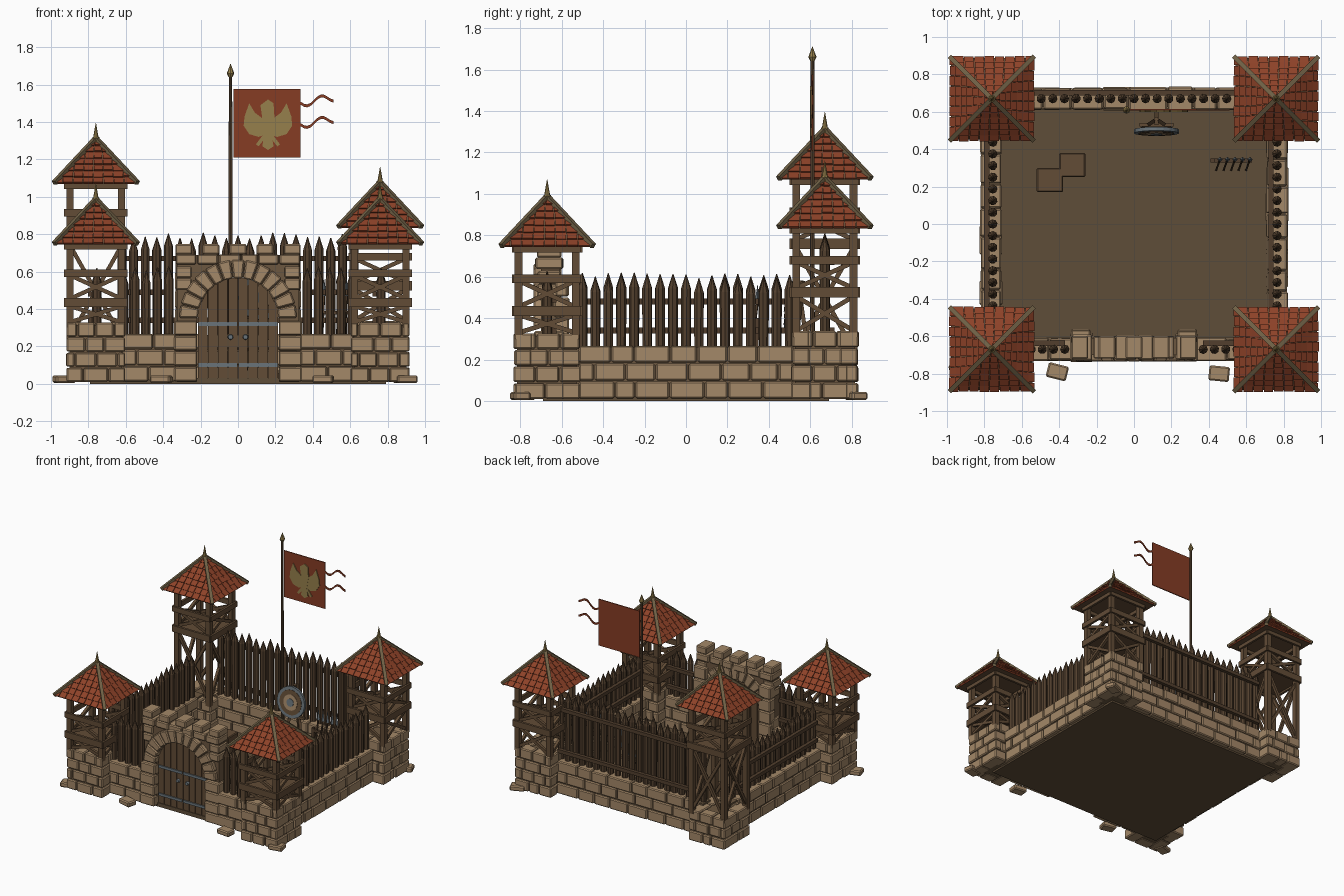
import bpy, bmesh, math, random
from mathutils import Matrix, Vector

random.seed(7)
if "Cube" in bpy.data.objects:
    bpy.data.objects.remove(bpy.data.objects["Cube"], do_unlink=True)


def material(name, *rgb):
    m = bpy.data.materials.new(name)
    col = [((c / 255 + 0.055) / 1.055) ** 2.4 for c in rgb] + [1]
    m.diffuse_color = col
    m.use_nodes = True
    m.node_tree.nodes["Principled BSDF"].inputs["Base Color"].default_value = col
    return m


STONE = material("tan stone", 164, 136, 104)
MORTAR = material("dark mortar", 108, 87, 64)
WOOD = material("brown wood", 98, 76, 54)
BARK = material("dark log", 82, 63, 45)
EARTH = material("packed earth", 95, 77, 56)
TILE = material("red roof tile", 142, 66, 40)
TRIM = material("weathered ridge wood", 112, 97, 70)
CLOTH = material("red cloth", 134, 60, 36)
GOLD = material("old gold", 150, 128, 76)
IRON = material("grey iron", 106, 116, 122)


# ---- helpers
def finish(name, bm, mat, bevel=0):
    bmesh.ops.recalc_face_normals(bm, faces=bm.faces)
    me = bpy.data.meshes.new(name)
    bm.to_mesh(me)
    bm.free()
    me.materials.append(mat)
    ob = bpy.data.objects.new(name, me)
    bpy.context.collection.objects.link(ob)
    if bevel:
        mod = ob.modifiers.new("Bevel", "BEVEL")
        mod.width, mod.segments = bevel, 1
    return ob


def box(bm, c, s, turn=0):
    mat = Matrix.Translation(c) @ Matrix.Rotation(turn, 4, "Z") @ Matrix.Diagonal((*s, 1))
    bmesh.ops.create_cube(bm, size=1, matrix=mat)


def beam(bm, a, b, w, d):
    a, b = Vector(a), Vector(b)
    rot = (b - a).to_track_quat("Z", "Y").to_matrix().to_4x4()
    mat = Matrix.Translation((a + b) / 2) @ rot @ Matrix.Diagonal((w, d, (b - a).length, 1))
    bmesh.ops.create_cube(bm, size=1, matrix=mat)


def cone(bm, x, y, z0, z1, r0, r1, n=8, turn=0):
    mat = Matrix.Translation((x, y, (z0 + z1) / 2)) @ Matrix.Rotation(turn, 4, "Z")
    bmesh.ops.create_cone(bm, cap_ends=True, segments=n, radius1=r0, radius2=r1, depth=z1 - z0, matrix=mat)


def prism(bm, pts, y0, y1):
    """Extrude an outline in x and z between two depths."""
    front, back = [[bm.verts.new((x, y, z)) for x, z in pts] for y in (y0, y1)]
    bm.faces.new(front)
    bm.faces.new(back[::-1])
    for i in range(len(pts)):
        bm.faces.new((front[i - 1], front[i], back[i], back[i - 1]))


def masonry(bm, axis, a, b, across, thick, z0, z1, courses, length=0.15):
    """Courses of blocks running along one axis."""
    h = (z1 - z0) / courses
    for k in range(courses):
        n = max(1, round((b - a) / length))
        cuts = [a + (b - a) * (i + (random.uniform(-.2, .2) if 0 < i < n else 0)) / n for i in range(n + 1)]
        if k % 2 and n > 1:
            cuts = [a] + [(p + q) / 2 for p, q in zip(cuts, cuts[1:])] + [b]
        for p, q in zip(cuts, cuts[1:]):
            t = thick + random.uniform(-.012, .008)
            c = ((p + q) / 2, across) if axis == "x" else (across, (p + q) / 2)
            s = (q - p - .006, t) if axis == "x" else (t, q - p - .006)
            box(bm, (*c, z0 + h * (k + .5)), (*s, h - .006))


TX, TY = 0.76, 0.67

# ---- ground and curtain walls
bm = bmesh.new()
box(bm, (0, 0, .015), (1.58, 1.38, .03))
finish("ground", bm, EARTH)

stones, core = bmesh.new(), bmesh.new()
for s in (-1, 1):
    masonry(stones, "y", -.52, .52, s * .765, .115, .01, .27, 3)
    box(core, (s * .765, 0, .14), (.09, 1.2, .24))
    masonry(stones, "x", s * .475 - .145, s * .475 + .145, -.67, .12, .01, .27, 3)
    box(core, (s * .46, -.67, .14), (.3, .09, .24))
masonry(stones, "x", -.62, .62, .67, .12, .01, .27, 3)
box(core, (0, .67, .14), (1.3, .09, .24))
finish("curtain_wall_blocks", stones, STONE, .007)
finish("curtain_wall_core", core, MORTAR)


# ---- log palisades with rails
def palisade(name, axis, a, b, across, top, rail_side):
    bm = bmesh.new()
    n = round((b - a) / .062)
    for i in range(n + 1):
        u = a + (b - a) * i / n
        x, y = (u, across) if axis == "x" else (across, u)
        z = top + random.uniform(-.025, .01)
        cone(bm, x, y, .24, z - .07, .024, .025, turn=i)
        cone(bm, x, y, z - .07, z, .025, .002, turn=i)
    for z in (.34, top - .13):
        v = across + rail_side * .032
        ends = [(u, v, z) if axis == "x" else (v, u, z) for u in (a, b)]
        beam(bm, *ends, .028, .028)
    finish(name, bm, BARK)


palisade("back_palisade", "x", -.62, .62, .67, .8, 1)
palisade("left_palisade", "y", -.5, .5, .765, .61, -1)
palisade("right_palisade", "y", -.5, .5, -.755, .61, -1)
for name, s in (("front_left_palisade", 1), ("front_right_palisade", -1)):
    palisade(name, "x", s * .49 - .12, s * .49 + .12, -.67, .62, 1)


# ---- corner towers
def roof(name, cx, cy, eave):
    H, h, rows = .218, .235, 7
    bm = bmesh.new()
    cone(bm, cx, cy, eave, eave + h, H * math.sqrt(2), .002, 4, math.pi / 4)
    finish(name + "_roof_deck", bm, WOOD)
    tiles, hips = bmesh.new(), bmesh.new()
    normal = Vector((0, -h, H)).normalized()
    for k in range(4):
        place = Matrix.Translation((cx, cy, eave)) @ Matrix.Rotation(k * math.pi / 2, 4, "Z")

        def point(u, t, lift):
            r = H * (1 - t)
            return tiles.verts.new(place @ (Vector((max(-r, min(r, u)), -r, h * t)) + normal * lift))

        for row in range(rows):
            t0, t1 = row / rows, (row + 1) / rows
            r = H * (1 - t0)
            n = max(2, rows - row + 1)
            for i in range(n):
                shift = .25 if row % 2 else -.25
                u0 = -r if i == 0 else r * (2 * (i + shift) / n - 1)
                u1 = r if i == n - 1 else r * (2 * (i + 1 + shift) / n - 1)
                up = random.uniform(.009, .014)
                drop = t0 - random.uniform(0, .015) if row else t0
                ring = ((u0 + .002, drop), (u1 - .002, drop), (u1 - .002, t1), (u0 + .002, t1))
                lo = [point(u, t, -.002) for u, t in ring]
                hi = [point(u, t, up if j < 2 else .003) for j, (u, t) in enumerate(ring)]
                tiles.faces.new(hi)
                tiles.faces.new(lo[::-1])
                for j in range(4):
                    tiles.faces.new((lo[j - 1], lo[j], hi[j], hi[j - 1]))
        beam(hips, place @ Vector((H + .004, -H - .004, .004)), place @ Vector((0, 0, h + .006)), .024, .024)
    finish(name + "_roof_tiles", tiles, TILE)
    finish(name + "_roof_hips", hips, TRIM)
    bm = bmesh.new()
    cone(bm, cx, cy, eave + h - .02, eave + h + .015, .022, .018)
    cone(bm, cx, cy, eave + h + .015, eave + h + .09, .014, .001)
    finish(name + "_finial", bm, GOLD)


def tower(name, cx, cy, base, eave):
    blocks, mid = bmesh.new(), bmesh.new()
    n = round(base / .082)
    for s in (-1, 1):
        masonry(blocks, "x", cx - .16, cx + .16, cy + s * .115, .09, .008, base, n, .12)
        masonry(blocks, "y", cy - .115, cy + .115, cx + s * .11, .09, .008, base, n, .12)
    box(mid, (cx, cy, base / 2), (.28, .29, base - .03))
    finish(name + "_base_blocks", blocks, STONE, .007)
    finish(name + "_base_core", mid, MORTAR)
    frame, o = bmesh.new(), .138
    floor, rail = eave - .31, eave - .155
    box(frame, (cx, cy, floor), (.3, .3, .025))
    corners = [(cx + o * x, cy + o * y) for x, y in ((-1, -1), (1, -1), (1, 1), (-1, 1))]
    for i, p in enumerate(corners):
        q = corners[i - 1]
        out = ((Vector(p) + Vector(q)) / 2 - Vector((cx, cy))) * .17
        beam(frame, (*p, base - .03), (*p, eave + .02), .038, .038)

        def plank(z0, z1, w, over=.0):
            a, b = Vector(p) + out, Vector(q) + out
            e = (b - a).normalized() * over
            beam(frame, (*(a - e), z0), (*(b + e), z1), *((w, .016) if abs(out.x) < .001 else (.016, w)))

        def brace(z0, z1):
            beam(frame, (*p, z0), (*q, z1), .022, .022)
            beam(frame, (*p, z1), (*q, z0), .022, .022)

        for z, w in ((rail, .04), (floor, .05), (eave - .01, .035)):
            a, b = Vector(p) + out, Vector(q) + out
            e = (b - a).normalized() * .025
            c = (a + b) / 2
            L = (b - a).length + .05
            box(frame, (*c, z), (L, .018, w) if abs(e.x) > abs(e.y) else (.018, L, w))
        brace(floor + .02, rail - .01)
        brace(base, floor - .02)
    finish(name + "_timber_frame", frame, WOOD)
    roof(name, cx, cy, eave)


tower("front_left_tower", TX, -TY, .33, .745)
tower("front_right_tower", -TX, -TY, .33, .745)
tower("back_left_tower", TX, TY, .34, .835)
tower("back_right_tower", -TX, TY, .25, 1.07)

# ---- gatehouse
R, ZC, GY = .22, .35, -.66
arc = [math.pi * i / 16 for i in range(17)]
body, blocks = bmesh.new(), bmesh.new()
outline = [(R * math.cos(t), ZC + R * math.sin(t)) for t in arc]
prism(body, [(.325, .01), (.325, .69), (-.325, .69), (-.325, .01), (-R, .01)] + outline[::-1] + [(R, .01)], -.7, -.61)
finish("gate_core", body, MORTAR)
for s in (-1, 1):
    masonry(blocks, "x", s * .28 - .065, s * .28 + .065, GY, .15, .01, .34, 4, .13)
    masonry(blocks, "x", s * .285 - .055, s * .285 + .055, -.6, .07, .01, .6, 6, .11)
    masonry(blocks, "x", s * .29 - .045, s * .29 + .045, GY, .115, .5, .63, 2, .09)
masonry(blocks, "x", -.335, .335, GY, .13, .635, .695, 1, .11)
for i in range(-2, 3):
    box(blocks, (i * .145, GY, .72), (.09, .12, .055))
N = 13
for i in range(N):
    a, b = math.pi * (i + .04) / N, math.pi * (i + .96) / N
    wedge = [(r * math.cos(t), ZC + r * math.sin(t)) for r, t in ((R - .005, a), (.315, a), (.315, b), (R - .005, b))]
    prism(blocks, wedge, -.735, -.6)
finish("gate_blocks", blocks, STONE, .007)

door, iron = bmesh.new(), bmesh.new()
for i in range(-4, 4):
    x0, x1 = i * .054 + .002, (i + 1) * .054 - .002
    top = [ZC + math.sqrt(R * R - x * x) for x in (x0, x1)]
    prism(door, [(x0, .02), (x1, .02), (x1, top[1]), (x0, top[0])], -.685, -.655)
finish("gate_door_planks", door, WOOD)
for s in (-1, 1):
    for z in (.1, .32):
        box(iron, (s * .108, -.687, z), (.205, .012, .02))
    ring = Matrix.Translation((s * .04, -.69, .25)) @ Matrix.Rotation(math.pi / 2, 4, "X")
    bmesh.ops.create_cone(iron, cap_ends=True, segments=12, radius1=.016, radius2=.012, depth=.02, matrix=ring)
finish("gate_straps_and_handles", iron, IRON)

# ---- fallen stones
bm = bmesh.new()
for x, y, a in ((-.41, -.79, -.25), (.455, -.8, -.1), (-.93, -.78, .3), (.9, -.8, .2), (.89, .82, .4)):
    box(bm, (x, y, .025), (.11, .08, .04), a)
finish("fallen_stones", bm, STONE, .008)

# ---- banner
PX, PY = -.04, .61
bm = bmesh.new()
cone(bm, PX, PY, .02, 1.65, .012, .009)
finish("flag_pole", bm, WOOD)
bm = bmesh.new()
cone(bm, PX, PY, 1.64, 1.66, .01, .02)
cone(bm, PX, PY, 1.66, 1.71, .02, .001)
finish("flag_pole_tip", bm, GOLD)
bm = bmesh.new()
prism(bm, [(-.025, 1.21), (.335, 1.21), (.335, 1.575), (-.025, 1.575)], PY - .004, PY + .004)
for z in (1.5, 1.385):
    wave = [(.335 + .0175 * i, z + .02 * math.sin(-i * .75) + .003 * i) for i in range(11)]
    prism(bm, [(x, v - .008) for x, v in wave] + [(x, v + .008) for x, v in wave[::-1]], PY - .003, PY + .003)
finish("flag_cloth", bm, CLOTH)
bm = bmesh.new()
wing = [(.02, 1.33), (.05, 1.32), (.1, 1.335), (.13, 1.38), (.125, 1.43), (.1, 1.5), (.07, 1.45), (.03, 1.42)]
for s in (-1, 1):
    prism(bm, [(.16 + s * x, z) for x, z in wing], PY - .01, PY - .003)
    prism(bm, [(.16 + s * x, z) for x, z in ((.02, 1.34), (.065, 1.28), (.05, 1.27), (.01, 1.32))], PY - .01, PY - .003)
prism(bm, [(.16 + x, z) for x, z in ((0, 1.25), (.03, 1.27), (.02, 1.33), (.035, 1.42), (.03, 1.5), (0, 1.52),
                                     (-.04, 1.49), (-.03, 1.42), (-.02, 1.33), (-.03, 1.27))], PY - .011, PY - .003)
finish("flag_bird_plate", bm, GOLD)

# ---- courtyard props: crates, practice target, spear rack
bm = bmesh.new()
for x, y in ((-.45, .235), (-.33, .315)):
    box(bm, (x, y, .1), (.14, .13, .14))
finish("crates", bm, WOOD, .006)
bm = bmesh.new()
for x in (.03, .21):
    beam(bm, (x, .5, .02), (.12, .56, .58), .02, .02)
beam(bm, (.12, .62, .02), (.12, .54, .58), .02, .02)
beam(bm, (.03, .53, .34), (.21, .53, .34), .02, .02)
finish("target_stand", bm, WOOD)
for name, r, d, mat in (("target_rim", .12, .02, IRON), ("target_ring", .095, .026, WOOD),
                        ("target_inner_ring", .06, .032, STONE), ("target_centre", .03, .04, IRON)):
    bm = bmesh.new()
    spot = Matrix.Translation((.12, .495, .46)) @ Matrix.Rotation(1.45, 4, "X")
    bmesh.ops.create_cone(bm, cap_ends=True, segments=20, radius1=r, radius2=r, depth=d, matrix=spot)
    finish(name, bm, mat)
rack, tips = bmesh.new(), bmesh.new()
for x in (.42, .62):
    beam(rack, (x, .34, .02), (x, .34, .4), .02, .02)
beam(rack, (.41, .34, .38), (.63, .34, .38), .02, .02)
for i in range(5):
    x = .44 + i * .04
    beam(rack, (x, .29, .03), (x + .02, .345, .48), .01, .01)
    cone(tips, x + .02, .345, .47, .56, .014, .001, 4)
finish("spear_rack", rack, BARK)
finish("spear_tips", tips, IRON)
